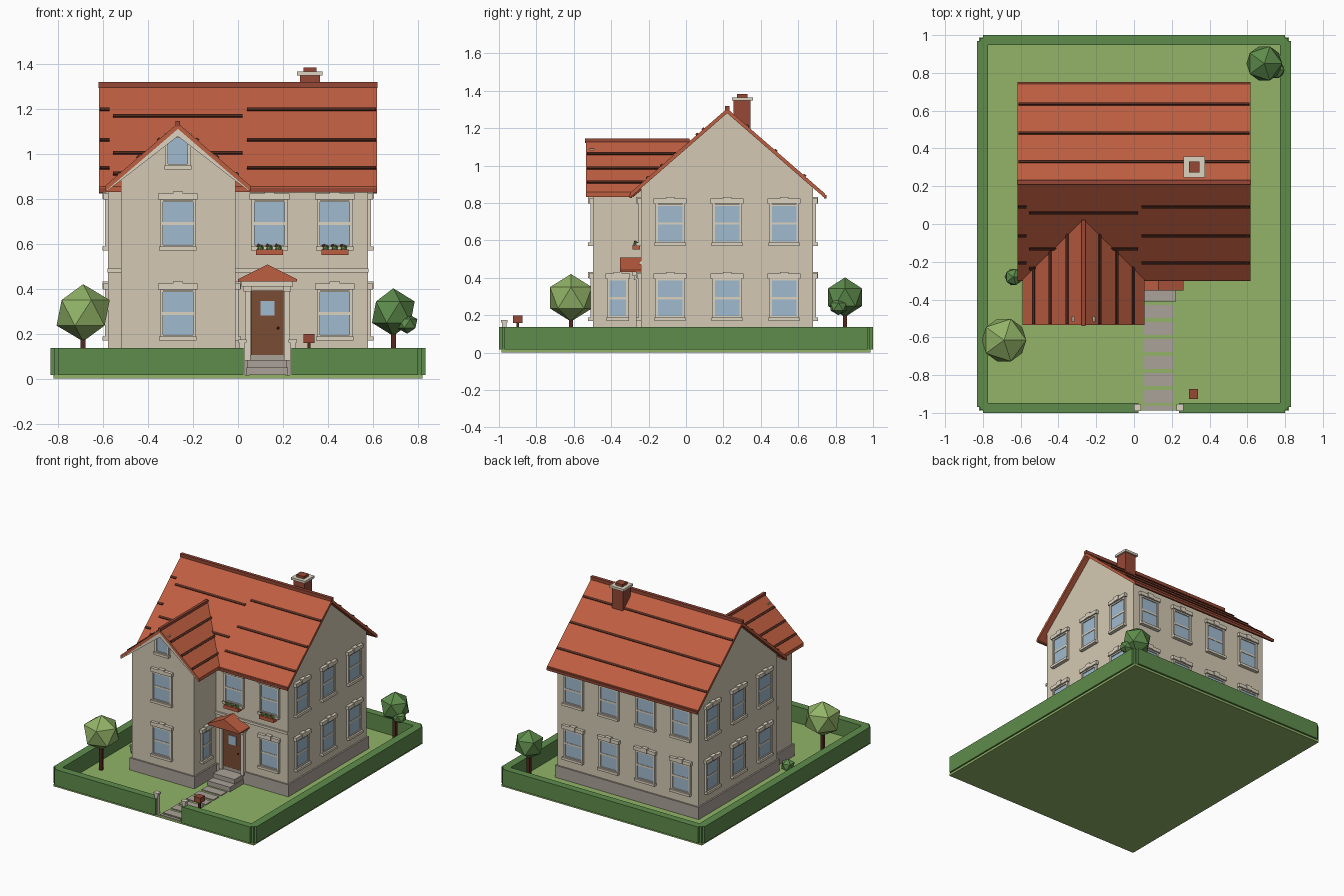
import bpy, bmesh, math
from mathutils import Matrix, Vector

if "Cube" in bpy.data.objects:
    bpy.data.objects.remove(bpy.data.objects["Cube"])


def mat(name, rgb):
    m = bpy.data.materials.new(name)
    lin = [((c / 255 + 0.055) / 1.055) ** 2.4 for c in rgb]
    m.diffuse_color = (*lin, 1)
    m.use_nodes = True
    m.node_tree.nodes["Principled BSDF"].inputs["Base Color"].default_value = m.diffuse_color
    return m


WALL = mat("wall_cream", (212, 201, 179))
TRIM = mat("trim_pale", (220, 211, 192))
ROOF = mat("roof_tile_red", (190, 94, 65))
BRICK = mat("brick_red", (150, 72, 54))
DARK = mat("dark_brown", (82, 42, 30))
GLASS = mat("window_blue", (160, 186, 206))
DOOR = mat("door_brown", (122, 76, 52))
HEDGE = mat("hedge_green", (94, 140, 76))
LAWN = mat("lawn_green", (146, 180, 103))
STONE = mat("stone_grey", (171, 162, 152))


class Part:
    """Collects boxes, prisms and blobs into one named object."""

    def __init__(self, name, *mats):
        self.name, self.mats, self.bm = name, mats, bmesh.new()
        self.base = Matrix()

    def tag(self, verts, mi):
        for f in {f for v in verts for f in v.link_faces}:
            f.material_index = mi

    def box(self, c, s, mi=0, rot=Matrix()):
        m = self.base @ Matrix.Translation(c) @ rot @ Matrix.Diagonal((*s, 1))
        self.tag(bmesh.ops.create_cube(self.bm, size=1, matrix=m)["verts"], mi)

    def span(self, x, y, z, mi=0):
        self.box([(a + b) / 2 for a, b in (x, y, z)], [abs(b - a) for a, b in (x, y, z)], mi)

    def prism(self, pts, vec, mi=0):
        a = [self.bm.verts.new(p) for p in pts]
        b = [self.bm.verts.new(Vector(p) + Vector(vec)) for p in pts]
        n = len(pts)
        self.bm.faces.new(a)
        self.bm.faces.new(b[::-1])
        for i in range(n):
            self.bm.faces.new((a[i], b[i], b[(i + 1) % n], a[(i + 1) % n]))
        self.tag(a + b, mi)

    def blob(self, c, r, rz, mi=0):
        m = Matrix.Translation(c) @ Matrix.Diagonal((r, r, rz, 1))
        self.tag(bmesh.ops.create_icosphere(self.bm, subdivisions=1, radius=1, matrix=m)["verts"], mi)

    def done(self):
        bmesh.ops.recalc_face_normals(self.bm, faces=self.bm.faces)
        me = bpy.data.meshes.new(self.name)
        self.bm.to_mesh(me)
        self.bm.free()
        for m in self.mats:
            me.materials.append(m)
        bpy.context.collection.objects.link(bpy.data.objects.new(self.name, me))


G = 0.016                                   # lawn height
YR, ZR, SM = 0.22, 1.305, 0.87              # main ridge and slope
XW, ZW, SW = -0.267, 1.135, 0.86            # wing ridge and slope


def zmain(y): return ZR - SM * abs(y - YR)
def zwing(x): return ZW - SW * abs(x - XW)


# lawn
p = Part("lawn", LAWN)
p.span((-0.82, 0.82), (-0.987, 0.987), (0, G))
p.done()

# hedge with corner pieces and a front gap
p = Part("hedge", HEDGE)
h = (G, 0.136)
for s in (-1, 1):
    p.span((s * 0.773, s * 0.832), (-0.97, 0.97), h)
    for t in (-1, 1):
        p.span((s * 0.775, s * 0.815), (t * 0.95, t * 0.985), h)
p.span((-0.80, 0.80), (0.947, 1.0), h)
p.span((-0.80, 0.024), (-1.0, -0.947), h)
p.span((0.238, 0.80), (-1.0, -0.947), h)
p.done()

# gate posts
p = Part("gate_posts", TRIM)
for x in (0.018, 0.244):
    p.box((x, -0.972, 0.09), (0.026, 0.026, 0.15))
    p.box((x, -0.972, 0.168), (0.038, 0.036, 0.014))
p.done()

# path slabs and door steps
p = Part("path", STONE)
for i in range(6):
    p.span((0.05, 0.21), (-0.43 - i * 0.09, -0.497 - i * 0.09), (G - 0.005, G + 0.006))
p.span((0.05, 0.21), (-0.962, -0.985), (G - 0.005, G + 0.006))
p.done()
p = Part("steps", STONE)
p.span((0.042, 0.218), (-0.2, -0.35), (G, 0.083))
p.span((0.038, 0.222), (-0.2, -0.41), (G, 0.05))
p.done()

# walls of main house and wing
p = Part("house_walls", WALL)
k = 0.022
p.prism([(-0.577, -0.24, G), (-0.577, 0.68, G), (-0.577, 0.68, zmain(0.68) - k),
         (-0.577, YR, ZR - k), (-0.577, -0.24, zmain(-0.24) - k)], (1.154, 0, 0))
p.prism([(-0.52, -0.497, G), (-0.012, -0.497, G), (-0.012, -0.497, zwing(-0.012) - k),
         (XW, -0.497, ZW - k), (-0.52, -0.497, zwing(-0.52) - k)], (0, 0.46, 0))
p.done()
p = Part("plinth", STONE)
p.span((-0.588, 0.588), (-0.251, 0.691), (G, 0.105))
p.span((-0.531, -0.001), (-0.508, -0.2), (G, 0.105))
p.done()
p = Part("belt_course", TRIM)
p.span((-0.58, 0.58), (-0.252, -0.235), (0.472, 0.49))
p.done()

# roofs
p = Part("main_roof", ROOF)
prof = [(YR - 0.518, zmain(YR - 0.518)), (YR, ZR), (YR + 0.522, zmain(YR + 0.522))]
prof += [(y, z - 0.025) for y, z in prof[::-1]]
p.prism([(-0.617, y, z) for y, z in prof], (1.234, 0, 0))
p.done()
p = Part("wing_roof", ROOF)
for s in (-1, 1):
    xe = XW + s * 0.322
    p.prism([(XW, -0.535, ZW), (xe, -0.535, zwing(xe)), (xe, -0.28, zwing(xe)), (XW, 0.04, ZW)], (0, 0, -0.025))
p.done()

# dark tile courses, broken on the front slope
p = Part("tile_courses", DARK)
am, aw = math.atan(SM), math.atan(SW)
for y in (0.633, 0.48, 0.328):
    p.box((0, y, zmain(y)), (1.225, 0.016, 0.014), 0, Matrix.Rotation(-am, 4, "X"))
front = [(x0, x1, y) for y in (0.093, -0.062, -0.205) for x0, x1 in ((-0.614, -0.57), (0.04, 0.614))]
front += [(-0.555, 0.02, 0.06), (-0.555, 0.02, -0.13), (-0.555, -0.5, -0.235)]
for x0, x1, y in front:
    p.box(((x0 + x1) / 2, y, zmain(y)), (x1 - x0, 0.016, 0.014), 0, Matrix.Rotation(am, 4, "X"))
for d in (0.085, 0.175, 0.262):
    ye = 0.03 - 0.977 * d
    for s in (-1, 1):
        p.box((XW + s * d, (ye - 0.53) / 2, ZW - SW * d), (0.016, ye + 0.53, 0.014), 0, Matrix.Rotation(s * aw, 4, "Y"))
p.done()

# ridge caps and eave edges
p = Part("ridge_caps", BRICK)
p.box((0, YR, ZR), (1.24, 0.024, 0.026))
p.span((XW - 0.01, XW + 0.01), (-0.54, 0.02), (ZW - 0.014, ZW + 0.01))
for y in (YR - 0.518, YR + 0.522):
    for x0, x1 in ((-0.617, -0.585), (0.05, 0.617)) if y < 0 else ((-0.617, 0.617),):
        p.span((x0, x1), (y - 0.003, y + 0.01), (zmain(y) - 0.027, zmain(y) - 0.008))
p.done()

# barge boards on the wing gable
p = Part("barge_boards", TRIM)
for s in (-1, 1):
    xe = XW + s * 0.318
    p.prism([(XW, -0.533, ZW - 0.014), (xe, -0.533, zwing(xe) - 0.014),
             (xe, -0.533, zwing(xe) - 0.03), (XW, -0.533, ZW - 0.058)], (0, 0.036, 0))
p.done()

# chimney
p = Part("chimney", BRICK, TRIM)
p.span((0.275, 0.365), (0.255, 0.345), (1.1, 1.35))
p.span((0.262, 0.376), (0.245, 0.357), (1.347, 1.364), 1)
p.span((0.29, 0.348), (0.272, 0.33), (1.36, 1.382))
p.done()


# windows: frame, pane, bar, lintel with keystone, sill
def window(p, pos, deg, w=0.14, h=0.2, bar=True):
    p.base = Matrix.Translation(pos) @ Matrix.Rotation(math.radians(deg), 4, "Z")
    p.box((0, -0.003, 0), (w, 0.008, h), 1)
    for s in (-1, 1):
        p.box((s * (w / 2 + 0.003), -0.004, 0), (0.014, 0.02, h + 0.012))
        p.box((0, -0.004, s * h / 2), (w, 0.02, 0.01))
    if bar:
        p.box((0, -0.003, 0), (w, 0.014, 0.013))
        p.box((0, -0.008, h / 2 + 0.02), (w + 0.036, 0.028, 0.026))
        p.box((0, -0.01, h / 2 + 0.025), (0.045, 0.032, 0.034))
    else:
        p.box((0, -0.006, h / 2 + 0.01), (w + 0.025, 0.024, 0.014))
    p.box((0, -0.01, -h / 2 - 0.011), (w + 0.026, 0.032, 0.018))


p = Part("windows", TRIM, GLASS)
for z in (0.29, 0.69):
    window(p, (XW, -0.497, z), 0)
    window(p, (0.43, -0.24, z), 0)
    for y in (-0.085, 0.22, 0.525):
        window(p, (0.577, y, z), 90)
        window(p, (-0.577, y, z), -90)
    for x in (-0.44, -0.15, 0.15, 0.44):
        window(p, (x, 0.68, z), 180)
window(p, (0.14, -0.24, 0.69), 0)
window(p, (-0.012, -0.365, 0.29), 90, 0.095)
window(p, (XW, -0.497, 1.012), 0, 0.095, 0.125, False)
p.done()

# flower boxes
p = Part("flower_boxes", ROOF, HEDGE, BRICK)
for x in (0.14, 0.43):
    p.span((x - 0.06, x + 0.06), (-0.245, -0.285), (0.55, 0.575))
    for i, dx in enumerate((-0.04, 0, 0.04)):
        p.blob((x + dx, -0.266, 0.58), 0.016, 0.016, 1)
        p.blob((x + dx - 0.01, -0.272, 0.592), 0.008, 0.008, 2)
p.done()

# front door, surround and canopy
p = Part("front_door", DOOR, GLASS, DARK)
p.span((0.058, 0.202), (-0.25, -0.23), (0.083, 0.392))
p.span((0.1, 0.162), (-0.254, -0.248), (0.28, 0.346), 1)
p.blob((0.178, -0.254, 0.225), 0.007, 0.007, 2)
p.done()
p = Part("door_surround", TRIM)
for x in (0.043, 0.217):
    p.box((x, -0.25, 0.24), (0.026, 0.03, 0.32))
    p.box((x, -0.255, 0.4), (0.036, 0.045, 0.026))
p.span((0.015, 0.245), (-0.235, -0.285), (0.41, 0.434))
p.done()
p = Part("door_canopy", ROOF)
p.prism([(0.0, -0.353, 0.432), (0.262, -0.353, 0.432), (0.262, -0.353, 0.442),
         (0.131, -0.353, 0.508), (0.0, -0.353, 0.442)], (0, 0.12, 0))
p.done()

# letter box on a post
p = Part("letter_box", BRICK, DARK)
p.box((0.315, -0.9, 0.085), (0.014, 0.014, 0.15), 1)
p.box((0.315, -0.9, 0.178), (0.05, 0.052, 0.04))
p.done()

# trees and bush
p = Part("light_tree", LAWN, DARK)
p.blob((-0.688, -0.615, 0.293), 0.132, 0.127)
p.box((-0.688, -0.615, 0.11), (0.022, 0.022, 0.2), 1)
p.done()
p = Part("dark_tree", HEDGE, DARK)
p.blob((0.69, 0.85, 0.296), 0.106, 0.106)
p.blob((0.752, 0.815, 0.245), 0.05, 0.045)
p.box((0.69, 0.85, 0.11), (0.022, 0.022, 0.2), 1)
p.done()
p = Part("bush", HEDGE)
p.blob((-0.638, -0.28, 0.06), 0.05, 0.05)
p.done()
